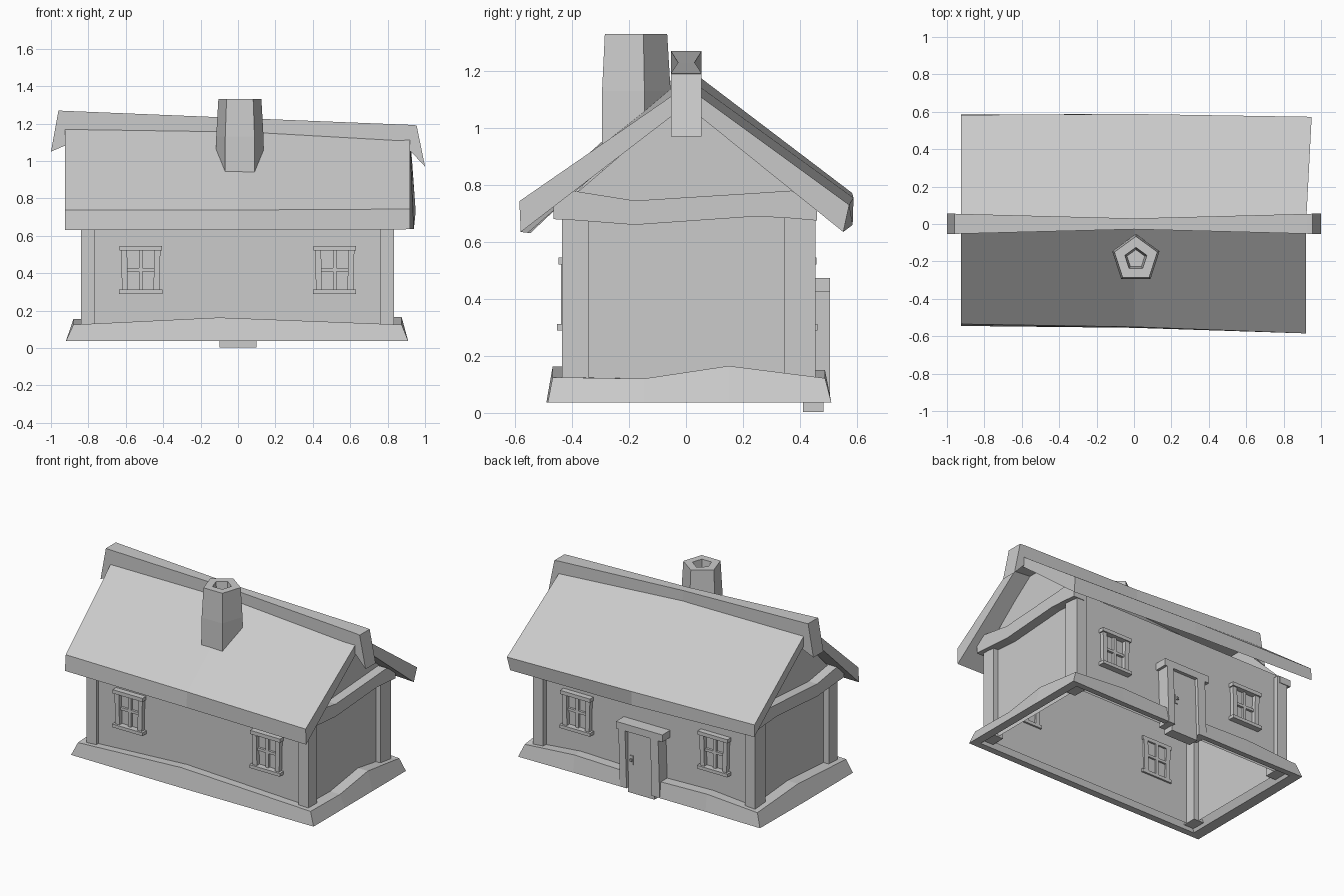
import bpy, bmesh, math


def make(name, verts, faces):
    me = bpy.data.meshes.new(name)
    me.from_pydata(verts, [], faces)
    bm = bmesh.new()
    bm.from_mesh(me)
    bmesh.ops.recalc_face_normals(bm, faces=bm.faces)
    bm.to_mesh(me)
    bm.free()
    ob = bpy.data.objects.new(name, me)
    bpy.context.collection.objects.link(ob)
    return ob


def loft(name, rings):
    """Skin a row of equal closed rings and cap both ends."""
    n = len(rings[0])
    verts = [p for r in rings for p in r]
    faces = [(k * n + i, k * n + (i + 1) % n, (k + 1) * n + (i + 1) % n, (k + 1) * n + i)
             for k in range(len(rings) - 1) for i in range(n)]
    faces += [tuple(range(n)), tuple(range(len(verts) - n, len(verts)))]
    return make(name, verts, faces)


def box(name, x, y, z, lean=0.0):
    """Box from ranges; lean shifts the top in x."""
    def ring(zz, dx):
        return [(x[0] + dx, y[0], zz), (x[1] + dx, y[0], zz), (x[1] + dx, y[1], zz), (x[0] + dx, y[1], zz)]
    return loft(name, [ring(z[0], 0), ring(z[1], lean)])


def clamp(v, lo, hi):
    return max(lo, min(hi, v))


# Wall shell, open at the bottom
F, B, W = -0.41, 0.42, 0.80
verts = []
for x, peak in ((-W, 1.16), (W, 1.10)):
    verts += [(x, F, 0.06), (x, F, 0.75), (x, 0, peak), (x, B, 0.745), (x, B, 0.06)]
make("walls", verts, [(0, 1, 2, 3, 4), (5, 6, 7, 8, 9), (0, 1, 6, 5), (3, 4, 9, 8)])

# Corner posts
for x in ((-0.84, -0.765), (0.76, 0.835)):
    box("front_corner_post", x, (-0.435, -0.34), (0.06, 0.72))
    box("back_corner_post", x, (0.345, 0.455), (0.06, 0.72))

# Wavy sloped plinth, broken at the door
path = [(-0.12, 0.505, 0.14), (-0.5, 0.505, 0.15), (-0.915, 0.51, 0.125), (-0.92, 0.05, 0.155),
        (-0.92, -0.485, 0.125), (-0.1, -0.49, 0.163), (0.91, -0.485, 0.125), (0.91, -0.15, 0.12),
        (0.91, 0.15, 0.165), (0.91, 0.51, 0.122), (0.5, 0.505, 0.15), (0.12, 0.505, 0.14)]
loft("plinth", [[(x, y, 0.037),
                 (clamp(x, -0.88, 0.875), clamp(y, -0.468, 0.488), z),
                 (clamp(x, -W, W), clamp(y, F, B), z),
                 (clamp(x, -0.85, 0.85), clamp(y, -0.445, 0.465), 0.04)] for x, y, z in path])

# Wavy gable beams
wave = [(-0.465, 0.68, 0.73), (-0.40, 0.677, 0.78), (-0.18, 0.66, 0.745),
        (0.25, 0.69, 0.772), (0.37, 0.683, 0.78), (0.46, 0.675, 0.72)]
for s in (-1, 1):
    loft("gable_beam", [[(s * 0.78, y, b), (s * 0.865, y, b), (s * 0.865, y, t), (s * 0.78, y, t)]
                        for y, b, t in wave])

# Roof slabs: ridge x, eave x, eave y, eave top z, eave bottom y, eave bottom z, ridge top z
front = [(-0.925, -0.925, -0.535, 0.738, -0.545, 0.632, 1.215),
         (0, 0, -0.55, 0.738, -0.555, 0.632, 1.18),
         (0.92, 0.92, -0.585, 0.743, -0.58, 0.635, 1.147)]
back = [(-0.925, -0.925, 0.583, 0.772, 0.585, 0.69, 1.215),
        (0, 0, 0.588, 0.755, 0.585, 0.66, 1.18),
        (0.92, 0.95, 0.573, 0.73, 0.552, 0.635, 1.147)]
for name, rows in (("front_roof", front), ("back_roof", back)):
    loft(name, [[(ex, ey, et), (rx, 0, rt), (rx, 0, rt - 0.067), (ex - 0.01 * (ex > 0.93), by, bz)]
                for rx, ex, ey, et, by, bz, rt in rows])

# Ridge beam with drooping ends, pinched in the middle: x, z below, z above
ridge = [(-1.0, 1.05, -0.96, 1.27, 0.053), (-0.93, 1.08, -0.93, 1.268, 0.052),
         (0, 1.10, 0, 1.23, 0.028),
         (0.925, 1.05, 0.925, 1.193, 0.052), (1.0, 0.97, 0.955, 1.19, 0.053)]
loft("ridge_beam", [[(xb, -w, b), (xb, w + 0.002, b), (xt, w + 0.002, t), (xt, -w, t)]
                    for xb, b, xt, t, w in ridge])

# Five-sided chimney with a flue
loft("chimney", [[(0.01 + r * math.sin(i * math.tau / 5), -0.187 + r * math.cos(i * math.tau / 5), z)
                  for i in range(5)]
                 for r, z in ((0.133, 0.80), (0.133, 1.13), (0.121, 1.33), (0.062, 1.33), (0.05, 1.22))])

# Windows on both long walls
for side, wall in ((-1, F), (1, B)):
    for cx in (-0.52, 0.517):
        def bar(name, x0, x1, z0, z1, out, lean=0.0):
            box(name, (cx + x0, cx + x1), sorted((wall - side * 0.012, wall + side * out)), (z0, z1), lean)
        bar("window_sill", -0.115, 0.115, 0.29, 0.312, 0.042)
        bar("window_head", -0.113, 0.113, 0.52, 0.545, 0.038)
        bar("window_left_jamb", -0.1, -0.068, 0.31, 0.522, 0.028, -0.005)
        bar("window_right_jamb", 0.068, 0.1, 0.31, 0.522, 0.028, 0.005)
        bar("window_upright_bar", -0.01, 0.01, 0.31, 0.522, 0.016)
        bar("window_cross_bar", -0.07, 0.07, 0.41, 0.428, 0.016)

# Door with frame and handle
box("door", (-0.1, 0.1), (0.41, 0.482), (0.003, 0.43))
box("door_left_post", (-0.155, -0.095), (0.41, 0.505), (0.037, 0.43), 0.012)
box("door_right_post", (0.095, 0.145), (0.41, 0.505), (0.037, 0.43), 0.012)
box("door_lintel", (-0.175, 0.175), (0.41, 0.505), (0.425, 0.473))
box("handle_plate", (0.058, 0.08), (0.47, 0.488), (0.20, 0.26))
box("handle", (0.062, 0.076), (0.48, 0.503), (0.225, 0.24))
